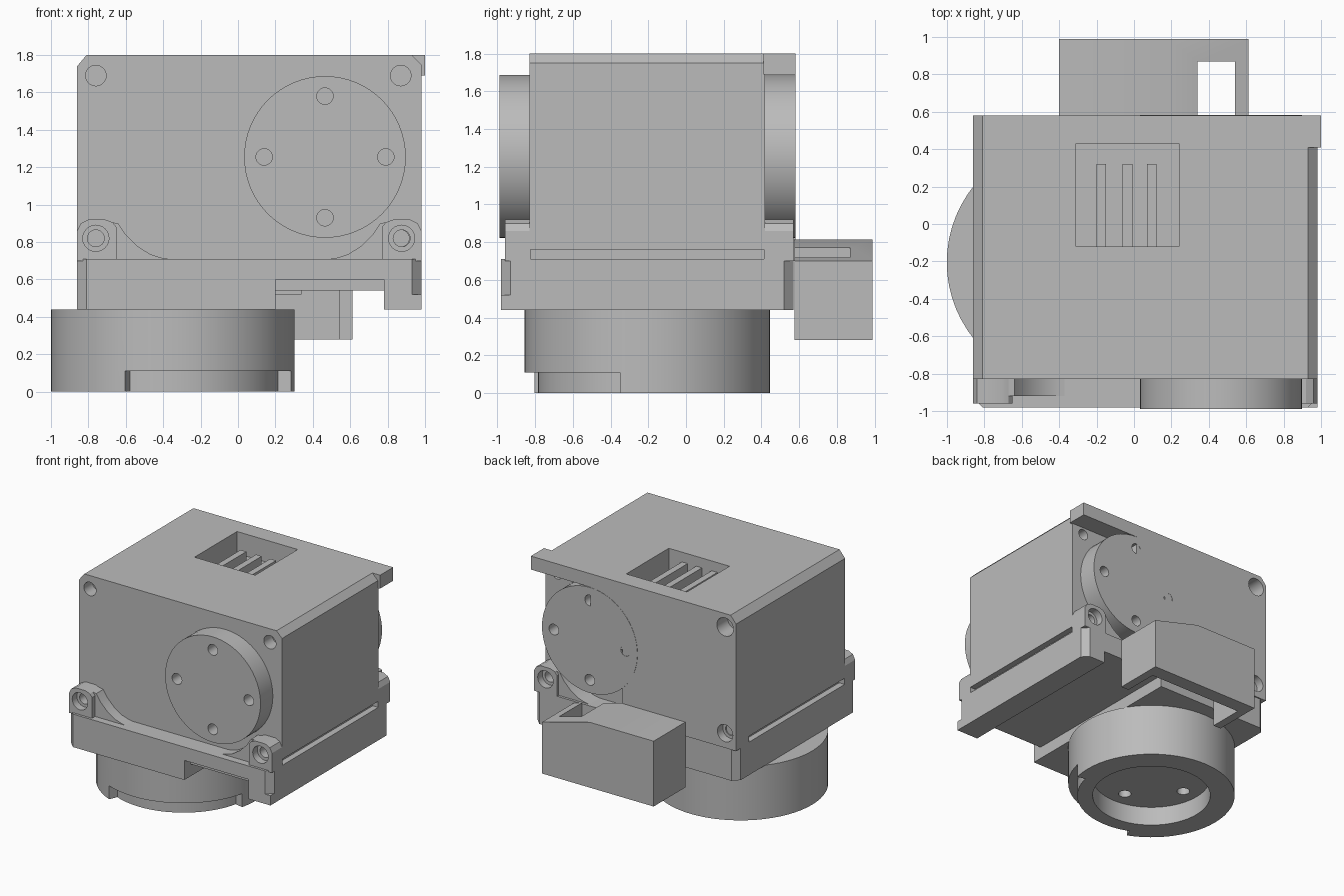
import bpy, bmesh, math
from mathutils import Matrix, Vector

if "Cube" in bpy.data.objects:
    bpy.data.objects.remove(bpy.data.objects["Cube"])

grey = bpy.data.materials.new("plain grey")
grey.diffuse_color = (0.5, 0.5, 0.5, 1)
grey.use_nodes = True
grey.node_tree.nodes["Principled BSDF"].inputs["Base Color"].default_value = grey.diffuse_color


def finish(name, bm):
    bmesh.ops.recalc_face_normals(bm, faces=bm.faces)
    me = bpy.data.meshes.new(name)
    bm.to_mesh(me)
    bm.free()
    ob = bpy.data.objects.new(name, me)
    bpy.context.collection.objects.link(ob)
    me.materials.append(grey)
    return ob


def prism(name, pts, a, b, axis="y"):
    """Extrude an xz outline along y, or an xy outline along z."""
    bm = bmesh.new()
    put = (lambda p, t: (p[0], t, p[1])) if axis == "y" else (lambda p, t: (p[0], p[1], t))
    f = bm.faces.new([bm.verts.new(put(p, a)) for p in pts])
    ext = bmesh.ops.extrude_face_region(bm, geom=[f])["geom"]
    d = Vector((0, b - a, 0)) if axis == "y" else Vector((0, 0, b - a))
    bmesh.ops.translate(bm, vec=d, verts=[g for g in ext if isinstance(g, bmesh.types.BMVert)])
    return finish(name, bm)


def box(name, x0, x1, y0, y1, z0, z1):
    return prism(name, [(x0, z0), (x1, z0), (x1, z1), (x0, z1)], y0, y1)


def disc(name, cx, cy, r, a, b, axis="y", n=64):
    pts = [(cx + r * math.cos(2 * math.pi * i / n), cy + r * math.sin(2 * math.pi * i / n)) for i in range(n)]
    return prism(name, pts, a, b, axis)


def boolean(ob, others, op="DIFFERENCE"):
    for o in others:
        m = ob.modifiers.new("cut", "BOOLEAN")
        m.operation, m.solver, m.object = op, "EXACT", o
        bpy.context.view_layer.objects.active = ob
        bpy.ops.object.modifier_apply(modifier=m.name)
        bpy.data.objects.remove(o)


def hole(x, z, r, a, b):
    return disc("cutter", x, z, r, a, b, n=24)


# Upper housing: chamfered block, back block with overhanging lip, narrow neck
body = prism("housing", [(-.86, .76), (-.86, 1.74), (-.81, 1.8), (.93, 1.8), (.98, 1.75), (.98, .76)], -.83, .42)
back = prism("back", [(-.86, .7), (-.86, 1.74), (-.81, 1.8), (1, 1.8), (1, 1.69), (.46, 1.69),
                      (.46, 1.255), (.17, 1.255), (.17, .7)], .41, .58)
boolean(body, [back, box("neck", -.81, .93, -.83, .415, .69, .8)], "UNION")
cuts = [box("cutter", -.31, .24, -.12, .43, 1.62, 1.9)]
for x in (-.76, .87):
    cuts += [hole(x, 1.69, .055, -.9, -.72)]
    cuts += [hole(x, .82, .045, -.9, -.7)]
cuts += [hole(-.76, 1.69, .075, .44, .7), hole(-.76, .82, .07, .5, .7),
         hole(.87, 1.63, .045, .3, .43), hole(.87, .82, .045, .3, .43)]
boolean(body, cuts)

# Ribs in the top pocket
for i, x in enumerate((-.175, -.035, .095)):
    box(f"vent_rib_{i}", x - .026, x + .026, -.125, .32, 1.61, 1.72)

# Output discs on the front and back
for name, a, b, out in (("front_disc", -.99, -.82, -1), ("back_disc", .41, .582, 1)):
    d = disc(name, .465, 1.255, .432, a, b)
    face = a if out < 0 else b
    boolean(d, [hole(.465 + dx, 1.255 + dz, .044, min(face + .1 * out, face - .1 * out),
                     max(face + .1 * out, face - .1 * out))
                for dx, dz in ((.325, 0), (-.325, 0), (0, .325), (0, -.325))])

# Lower tray with clipped corners and a cable channel underneath
x0, x1, y0, y1, c = -.86, .98, -.98, .57, .05
tray = prism("tray", [(x0 + c, y0), (x1 - c, y0), (x1, y0 + c), (x1, y1 - c),
                      (x1 - c, y1), (x0 + c, y1), (x0, y1 - c), (x0, y0 + c)], .44, .71, "z")
boolean(tray, [box("cutter", .2, .78, -1.2, .9, .3, .54), box("cutter", .2, .78, -1.2, -.9, .3, .6)])
foot = prism("tray_foot", [(.78, -.98), (.98, -.98), (.98, -.66), (.78, -.66)], .44, .52, "z")

# Screw ears and curved gussets at the four corners of the tray
ear = [(-.86, .7), (-.86, .86), (-.84, .9), (-.80, .92), (-.71, .92), (-.67, .905), (-.65, .88), (-.65, .7)]
swoop = [(-.67, .7), (-.67, .905), (-.64, .9), (-.6, .84), (-.54, .78), (-.47, .735), (-.41, .716), (-.34, .705)]


def side(pts, s):
    return pts if s < 0 else [(.12 - x, z) for x, z in pts]


for s, sx in ((-1, "left"), (1, "right")):
    hx = -.76 if s < 0 else .875
    for sy, a, b, tip in (("front", -.96, -.825, -.96), ("back", .415, .57, .57)):
        e = prism(f"ear_{sy}_{sx}", side(ear, s), a, b)
        o = -1 if sy == "front" else 1
        boolean(e, [hole(hx, .82, .07, *sorted((tip + .1 * o, tip - .06 * o))),
                    hole(hx, .82, .045, *sorted((tip + .1 * o, tip - .3 * o)))])
        ga, gb = (-.92, -.825) if sy == "front" else (.415, .55)
        prism(f"gusset_{sy}_{sx}", side(swoop, s), ga, gb)

# Round base with underside recess, bolt holes and a partial rim notch
bx, by = -.35, -.205
base = disc("round_base", bx, by, .651, 0, .44, "z")
ang = [math.radians(247 + 100 * i / 24) for i in range(25)]
notch = [(bx + .58 * math.cos(t), by + .58 * math.sin(t)) for t in ang]
notch += [(bx + .75 * math.cos(t), by + .75 * math.sin(t)) for t in reversed(ang)]
boolean(base, [disc("cutter", bx, by, .46, -.1, .16, "z"), prism("cutter", notch, -.1, .11, "z")]
        + [disc("cutter", bx + dx, by + dy, .05, .1, .28, "z", 24)
           for dx, dy in ((.325, 0), (-.325, 0), (0, .325), (0, -.325))])

# Rear connector shroud: sloped top, hollow underside, vertical window
shroud = prism("connector_shroud", [(-.4, .28), (.612, .28), (.612, .70), (.18, .815), (-.4, .815)], .575, .99)
boolean(shroud, [prism("cutter", [(-.33, .2), (.54, .2), (.54, .52), (-.33, .52)], .5, .87),
                 box("cutter", .34, .54, .5, .87, .4, .79), box("cutter", .34, .54, .59, .87, .4, 1)])

# Smooth round walls, keep corners crisp
for ob in bpy.context.scene.objects:
    ob.select_set(True)
    bpy.context.view_layer.objects.active = ob
bpy.ops.object.shade_smooth_by_angle(angle=math.radians(25))
